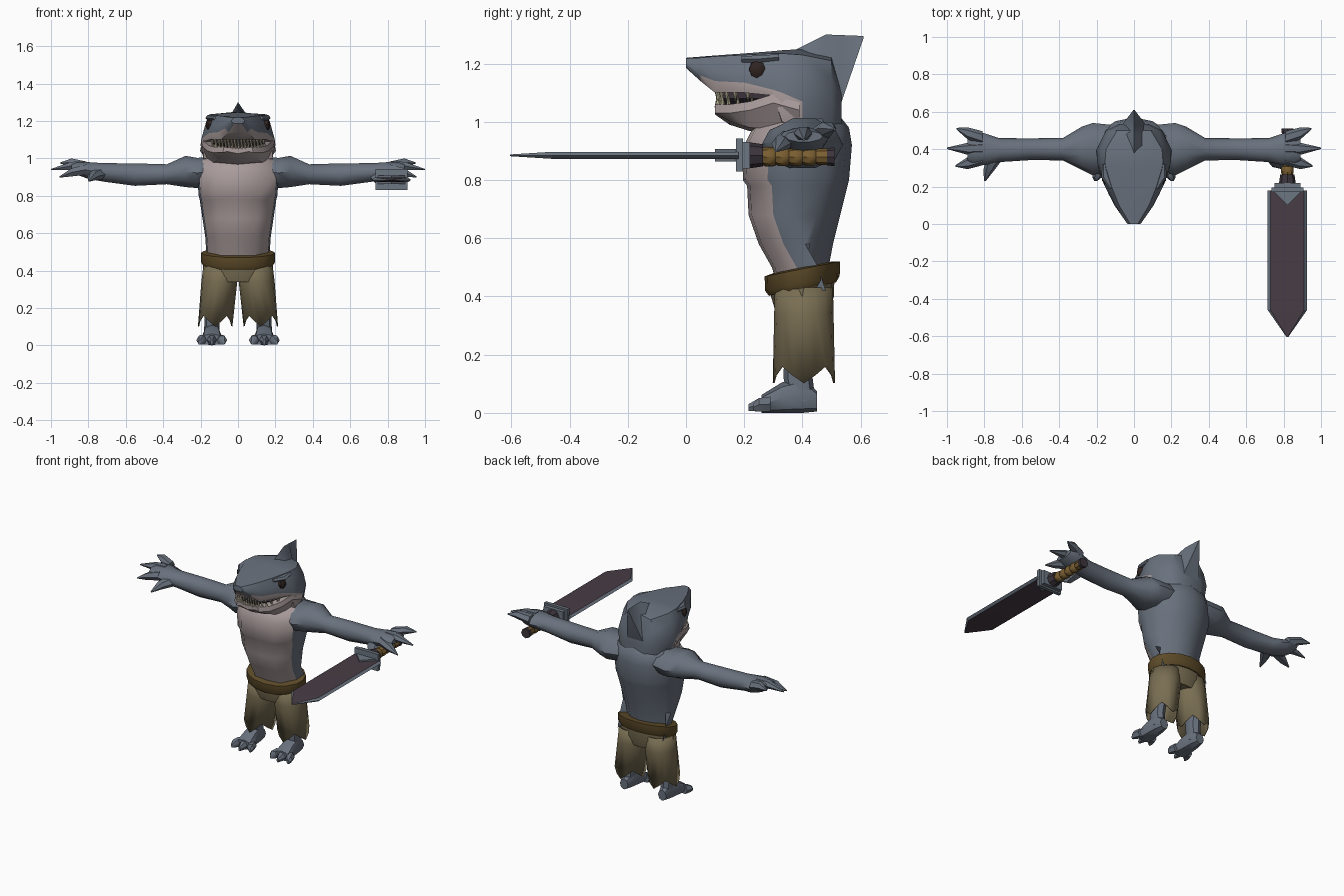
import bpy, bmesh
from math import sin, cos, pi, radians

cube = bpy.data.objects.get("Cube")
if cube:
    bpy.data.objects.remove(cube)


def material(name, rgb):
    m = bpy.data.materials.new(name)
    m.use_nodes = True
    m.diffuse_color = (*rgb, 1)
    m.node_tree.nodes["Principled BSDF"].inputs["Base Color"].default_value = (*rgb, 1)
    return m


GREY = material("slate_skin", (.14, .165, .205))
PALE = material("pale_belly", (.40, .33, .33))
CLOTH = material("olive_cloth", (.19, .155, .085))
BELT = material("brown_belt", (.11, .07, .022))
BLADE = material("dark_blade", (.066, .046, .06))
STEEL = material("steel", (.15, .18, .22))
GRIP = material("leather_grip", (.19, .11, .03))
DARK = material("dark_fitting", (.045, .035, .045))
TOOTH = material("ivory", (.55, .50, .33))
EYE = material("eye_brown", (.03, .018, .015))


def skin(name, rings, mats, paint=None, caps=True, angle=40):
    """Bridge equal rings into one surface; paint(ring, strip) picks a colour."""
    bm = bmesh.new()
    loops = [[bm.verts.new((x, y, max(z, 0))) for x, y, z in r] for r in rings]
    n = len(loops[0])
    for i in range(len(loops) - 1):
        for j in range(n):
            k = (j + 1) % n
            f = bm.faces.new((loops[i][j], loops[i][k], loops[i + 1][k], loops[i + 1][j]))
            f.material_index = paint(i, j) if paint else 0
    if caps:
        bm.faces.new(loops[0])
        bm.faces.new(loops[-1])
    bmesh.ops.recalc_face_normals(bm, faces=bm.faces)
    mesh = bpy.data.meshes.new(name)
    bm.to_mesh(mesh)
    bm.free()
    for m in mats:
        mesh.materials.append(m)
    ob = bpy.data.objects.new(name, mesh)
    bpy.context.collection.objects.link(ob)
    bpy.ops.object.select_all(action='DESELECT')
    ob.select_set(True)
    bpy.context.view_layer.objects.active = ob
    bpy.ops.object.shade_smooth_by_angle(angle=radians(angle))
    return ob


def tube(name, axis, stations, mat, n=8, side=1, turn=0, angle=40):
    """Oval rings across one axis; each station is x, y, z and two radii."""
    a, b = [i for i in range(3) if i != axis]
    rings = []
    for *c, ra, rb in stations:
        ring = []
        for k in range(n):
            p, t = list(c), 2 * pi * k / n + turn
            p[a] += ra * cos(t)
            p[b] += rb * sin(t)
            ring.append((p[0] * side, p[1], p[2]))
        rings.append(ring)
    return skin(name, rings, [mat], angle=angle)


def both(half):
    """Complete a half outline that runs between two centre points."""
    return half + [(-p[0], *p[1:]) for p in half[-2:0:-1]]


def strip(j, n):
    return min(j, n - 1 - j)


def box(name, lo, hi, mat):
    ring = lambda y: [(lo[0], y, lo[2]), (hi[0], y, lo[2]), (hi[0], y, hi[2]), (lo[0], y, hi[2])]
    return skin(name, [ring(lo[1]), ring(hi[1])], [mat])


# torso: height, half width, front, back
torso = []
for z, w, f, b in [(.42, .165, .32, .48), (.5, .17, .295, .49), (.58, .175, .25, .505),
                   (.68, .19, .215, .53), (.78, .205, .21, .555), (.80, .21, .195, .56),
                   (.92, .22, .2, .57), (.98, .21, .23, .56), (1.03, .14, .3, .52)]:
    torso.append(both([(0, f, z), (.55 * w, f + .01, z), (.95 * w, f + .085, z), (w, f + .16, z),
                       (.85 * w, b - .08, z), (.45 * w, b - .02, z), (0, b, z)]))
skin("torso", torso, [GREY, PALE], lambda i, j: int(strip(j, 12) < 2))

# head: distance back, then half outline from crown to underside
head_shape = [
    (0, [(0, 1.22), (.02, 1.218), (.035, 1.205), (.035, 1.195), (.02, 1.185), (0, 1.185)]),
    (.05, [(0, 1.224), (.05, 1.22), (.07, 1.19), (.07, 1.16), (.05, 1.14), (0, 1.14)]),
    (.1, [(0, 1.228), (.08, 1.225), (.1, 1.18), (.105, 1.14), (.09, 1.1), (0, 1.1)]),
    (.2, [(0, 1.235), (.12, 1.23), (.14, 1.18), (.155, 1.135), (.15, 1.1), (0, 1.1)]),
    (.3, [(0, 1.243), (.15, 1.235), (.168, 1.19), (.188, 1.11), (.18, 1.09), (0, 1.09)]),
    (.33, [(0, 1.246), (.155, 1.235), (.172, 1.19), (.197, 1.1), (.185, 1.0), (0, .97)]),
    (.4, [(0, 1.25), (.15, 1.23), (.175, 1.18), (.2, 1.07), (.17, .98), (0, .97)]),
    (.5, [(0, 1.23), (.09, 1.21), (.13, 1.15), (.15, 1.08), (.13, .97), (0, .96)]),
    (.535, [(0, 1.11), (.04, 1.1), (.07, 1.08), (.08, 1.04), (.07, .98), (0, .97)])]
skin("head", [both([(x, y, z) for x, z in h]) for y, h in head_shape], [GREY, PALE],
     lambda i, j: int(i < 6 and (strip(j, 10) == 4 or (strip(j, 10) == 3 and i > 0))))

# lower jaw
jaw_shape = [(.1, .075, 1.06, 1.025), (.15, .125, 1.06, .99), (.22, .158, 1.07, .968),
             (.3, .185, 1.095, .965), (.39, .197, 1.07, .96)]
skin("lower_jaw", [both([(0, y, t - .005), (w, y, t), (w + .006, y, t - .03),
                         (.78 * w, y, b + .012), (0, y, b)]) for y, w, t, b in jaw_shape], [PALE])
tube("mouth_inside", 1, [(0, .125, 1.08, .07, .03), (0, .2, 1.08, .125, .03),
                         (0, .31, 1.08, .16, .03)], DARK)

# teeth along the jaw curve
for row, (base, tip) in {"upper": (1.108, 1.07), "lower": (1.05, 1.09)}.items():
    for k in range(-8, 9):
        t = (k + (.25 if row == "lower" else 0)) / 9
        x, y = .155 * t, .107 + .17 * t ** 4
        tube(row + "_tooth", 2, [(x, y, base, .009, .009), (x, y, tip, .001, .001)], TOOTH, 4)

# dorsal fin on the head: distance back, base, top, half width
skin("head_fin", [[(-w, y, b), (w, y, b), (0, y, t)] for y, b, t, w in
                  [(.38, 1.2, 1.25, .07), (.48, 1.15, 1.3, .085), (.535, 1.07, 1.298, .06),
                   (.61, 1.288, 1.295, .003)]], [GREY])

# belt and shorts
belt = tube("belt", 2, [(0, .4, .425, .185, .115), (0, .4, .445, .198, .128),
                        (0, .4, .495, .198, .13), (0, .4, .5, .17, .1)], BELT, 16)
for v in belt.data.vertices:
    v.co.z += (v.co.y - .4) * .2
tube("shorts_hips", 2, [(0, .4, .46, .185, .11), (0, .4, .4, .188, .108),
                        (0, .4, .34, .17, .09)], CLOTH, 16)
for s, side_name in ((1, "left_"), (-1, "right_")):
    rings = []
    for z, cx, rx, ry in [(.43, .095, .09, .1), (.34, .1, .096, .102), (.13, .122, .092, .107)]:
        rings.append([(s * (cx + rx * cos(k * pi / 8)), .405 + ry * sin(k * pi / 8),
                       z + (.03 if k % 4 == 2 else -.028 if k % 4 == 0 else 0) * (z < .2))
                      for k in range(16)])
    leg = skin(side_name + "shorts_leg", rings, [CLOTH], caps=False)
    leg.modifiers.new("thickness", 'SOLIDIFY').thickness = .006

    # shin, foot and toes
    tube(side_name + "shin", 2, [(.14, .4, .04, .042, .045), (.14, .385, .12, .04, .05),
                                 (.13, .4, .3, .05, .06)], GREY, side=s)
    tube(side_name + "foot", 1, [(.14, .45, .04, .03, .035), (.14, .4, .06, .045, .065),
                                 (.14, .33, .05, .052, .055), (.14, .26, .03, .062, .032)], GREY, side=s)
    for x, out, front in [(.095, -.018, .235), (.14, 0, .215), (.185, .02, .23)]:
        tube(side_name + "toe", 1, [(x, .29, .03, .028, .03), (x + out * .6, .25, .028, .026, .026),
                                    (x + out, front, .018, .008, .014)], GREY, 6, s)

    # arm with broad shoulder
    tube(side_name + "arm", 0, [(.12, .41, .93, .12, .08), (.22, .4, .922, .14, .085),
                                (.28, .405, .93, .115, .088), (.38, .4, .915, .06, .056),
                                (.55, .4, .913, .058, .063), (.72, .395, .925, .064, .052),
                                (.8, .4, .935, .085, .047), (.86, .405, .945, .085, .035),
                                (.89, .405, .95, .065, .02)], GREY, 10, s)
    # webbed fingers
    for y0, y1, y2, z0, z1, z2, tip in [(.46, .485, .51, .955, .978, .975, .95),
                                        (.405, .402, .405, .955, .96, .94, 1),
                                        (.35, .325, .31, .94, .925, .9, .955)]:
        tube(side_name + "finger", 0, [(.81, y0, z0, .036, .032), (.89, y1, z1, .032, .025),
                                       (tip, y2, z2, .004, .004)], GREY, 6, s)
    bend = [(.77, .305, .87), (.83, .285, .85)] if s > 0 else [(.775, .29, .905), (.797, .23, .88)]
    tube(side_name + "thumb", 1, [(.735, .37, .92, .05, .035), (*bend[0], .03, .025),
                                  (*bend[1], .005, .005)], GREY, 6, s)

    # eye and brow
    tube(side_name + "eye", 0, [(.125, .245, 1.18, .03, .032), (.16, .245, 1.18, .028, .03),
                                (.17, .245, 1.18, .015, .016)], EYE, 8, s)
    tube(side_name + "brow", 1, [(.115, .19, 1.215, .02, .012), (.15, .25, 1.216, .025, .014),
                                 (.155, .32, 1.222, .015, .012)], GREY, 6, s)

# sword blade with bright edges
sx, sz = .82, .885
blade = [[(sx - w, y, sz), (sx - v, y, sz + t), (sx + v, y, sz + t),
          (sx + w, y, sz), (sx + v, y, sz - t), (sx - v, y, sz - t)]
         for y, w, v, t in [(.18, .105, .09, .012), (-.46, .105, .09, .012), (-.605, .004, .002, .003)]]
skin("sword_blade", blade, [STEEL, BLADE], lambda i, j: int(j in (1, 4)), angle=5)
skin("blade_collar", [[(sx - .08, .18, z), (sx + .08, .18, z), (sx, .1, z)]
                      for z in (sz - .022, sz + .022)], [STEEL])
box("sword_guard", (sx - .085, .172, sz - .055), (sx + .085, .195, sz + .057), STEEL)
box("guard_back", (sx - .07, .195, sz - .045), (sx + .07, .22, sz + .045), STEEL)
tube("grip_collar", 1, [(sx, .215, sz, .045, .045), (sx, .265, sz, .038, .038)], DARK)

# bound grip and pommel
grip = []
for k in range(5):
    y, r = .262 + k * .046, .033 - .001 * k
    grip += [(sx, y, sz - .005, r - .005, r - .005), (sx, y + .01, sz - .005, r, r),
             (sx, y + .038, sz - .005, r, r)]
tube("sword_grip", 1, grip, GRIP)
tube("pommel", 1, [(sx, .485, sz - .005, .03, .03), (sx, .51, sz - .005, .032, .032)], DARK)
